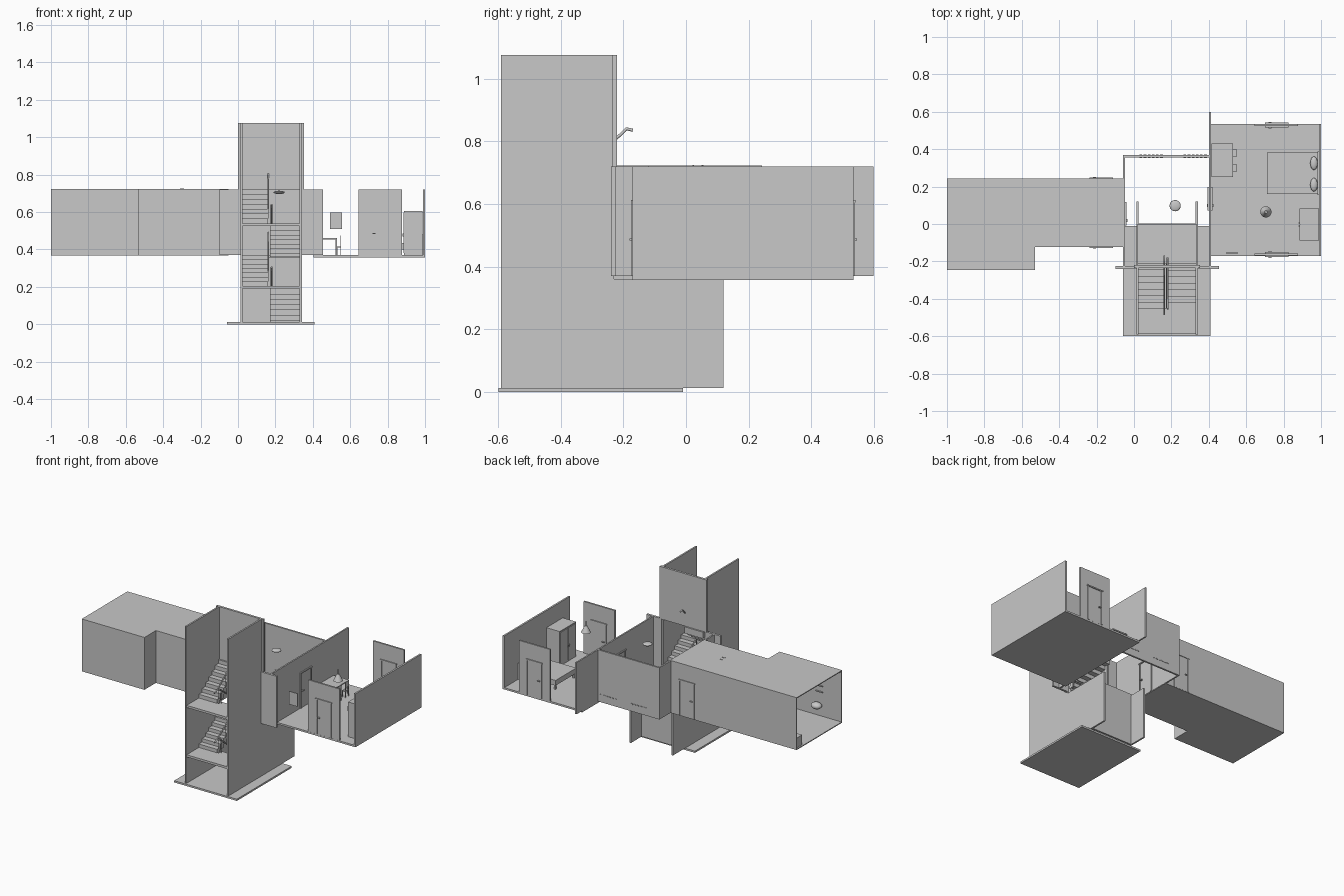
import bpy
import bmesh
from mathutils import Matrix, Vector

old = bpy.data.objects.get("Cube")
if old:
    bpy.data.objects.remove(old)

grey = bpy.data.materials.new("plaster_grey")
grey.use_nodes = True
grey.diffuse_color = (0.58, 0.58, 0.58, 1)
grey.node_tree.nodes["Principled BSDF"].inputs["Base Color"].default_value = (0.58, 0.58, 0.58, 1)


def finish(name, bm):
    bmesh.ops.recalc_face_normals(bm, faces=bm.faces)
    mesh = bpy.data.meshes.new(name)
    bm.to_mesh(mesh)
    bm.free()
    obj = bpy.data.objects.new(name, mesh)
    mesh.materials.append(grey)
    bpy.context.collection.objects.link(obj)
    return obj


def boxes(name, *parts):
    """One object from boxes given as (x0, x1, y0, y1, z0, z1)."""
    bm = bmesh.new()
    for x0, x1, y0, y1, z0, z1 in parts:
        mid = Vector((x0 + x1, y0 + y1, z0 + z1)) / 2
        size = Matrix.Diagonal((x1 - x0, y1 - y0, z1 - z0, 1))
        bmesh.ops.create_cube(bm, size=1, matrix=Matrix.Translation(mid) @ size)
    return finish(name, bm)


def slab(name, outline, z0, z1):
    bm = bmesh.new()
    face = bm.faces.new([bm.verts.new((x, y, z0)) for x, y in outline])
    top = bmesh.ops.extrude_face_region(bm, geom=[face])["geom"]
    verts = [v for v in top if isinstance(v, bmesh.types.BMVert)]
    bmesh.ops.translate(bm, verts=verts, vec=(0, 0, z1 - z0))
    return finish(name, bm)


def cone(name, centre, r1, r2, depth):
    bm = bmesh.new()
    bmesh.ops.create_cone(bm, cap_ends=True, segments=24, radius1=r1, radius2=r2,
                          depth=depth, matrix=Matrix.Translation(centre))
    obj = finish(name, bm)
    for p in obj.data.polygons:
        p.use_smooth = len(p.vertices) == 4
    return obj


def ball(name, centre, scale):
    bm = bmesh.new()
    bmesh.ops.create_uvsphere(bm, u_segments=20, v_segments=12, radius=1,
                              matrix=Matrix.Translation(centre) @ Matrix.Diagonal((*scale, 1)))
    obj = finish(name, bm)
    for p in obj.data.polygons:
        p.use_smooth = True
    return obj


def tube(name, points, radius):
    curve = bpy.data.curves.new(name, "CURVE")
    curve.dimensions = "3D"
    curve.bevel_depth = radius
    curve.bevel_resolution = 2
    curve.use_fill_caps = True
    line = curve.splines.new("POLY")
    line.points.add(len(points) - 1)
    for p, co in zip(line.points, points):
        p.co = (*co, 1)
    curve.materials.append(grey)
    obj = bpy.data.objects.new(name, curve)
    bpy.context.collection.objects.link(obj)


FLOOR, TOP = 0.37, 0.72


def door(name, along, mid, at, half=0.008):
    """Framed door on a wall; along is the wall axis, at its position."""
    w, head = 0.05, 0.605
    parts = [(mid - w, mid + w, at - half * 0.8, at + half * 0.8, FLOOR, head),
             (mid - w - 0.008, mid - w, at - half * 1.4, at + half * 1.4, FLOOR, head),
             (mid + w, mid + w + 0.008, at - half * 1.4, at + half * 1.4, FLOOR, head),
             (mid - w - 0.012, mid + w + 0.012, at - half * 1.6, at + half * 1.6, head, head + 0.008),
             (mid - 0.044, mid - 0.028, at - half * 2.2, at + half * 2.2, 0.483, 0.489)]
    if along == "y":
        parts = [(c, d, a, b, e, f) for a, b, c, d, e, f in parts]
    boxes(name, *parts)


# Ground plate and stair tower
boxes("ground_plate", (-0.06, 0.41, -0.598, -0.01, 0, 0.012))
for side, x in (("right", 0.014), ("left", 0.33)):
    boxes(f"tower_wall_{side}",
          (x, x + 0.011, -0.59, 0.12, 0.012, 0.36),
          (x, x + 0.011, -0.59, -0.23, 0.36, 1.075))
boxes("tower_upper_back_wall", (0, 0.352, -0.235, -0.22, TOP, 1.075))
boxes("basement_back_wall", (0.02, 0.335, -0.008, 0.003, 0.012, 0.36))
boxes("stair_top_floor", (0.02, 0.335, -0.21, 0, 0.355, FLOOR))
for name, z in (("lower", 0.205), ("upper", 0.54)):
    boxes(f"{name}_landing", (0.02, 0.335, -0.585, -0.45, z - 0.015, z))


# Stair flights with railings
def flight(name, x0, x1, rail_x, y0, y1, z0, z1, end):
    n = 7
    dy, dz = (y1 - y0) / n, (z1 - z0) / n
    steps, posts = [], []
    for i in range(n):
        ya, yb = sorted((y0 + i * dy, y0 + (i + 1) * dy))
        z = z0 + (i + 1) * dz
        steps.append((x0, x1, ya, yb, max(z0 - 0.01, z - 1.7 * dz), z))
        if i % 2 == 0:
            y = (ya + yb) / 2
            posts.append((rail_x - 0.002, rail_x + 0.002, y - 0.002, y + 0.002,
                          z, z0 + 0.09 + (i + 0.5) * dz))
    boxes(f"{name}_steps", *steps)
    boxes(f"{name}_balusters", *posts)
    s = 1 if y1 > y0 else -1
    path = [(rail_x, y0 - s * 0.03, z0 + 0.08), (rail_x, y0, z0 + 0.09), (rail_x, y1, z1 + 0.1)]
    if end:
        path += [(rail_x, y1 + 0.02, z1 + 0.12), (rail_x, y1 + 0.04, z1 + 0.115)]
    tube(f"{name}_handrail", path, 0.005)


BACK, FRONT = -0.21, -0.455
flight("first_flight", 0.17, 0.333, 0.18, BACK, FRONT, 0.012, 0.205, False)
flight("second_flight", 0.02, 0.16, 0.162, FRONT, BACK, 0.205, FLOOR, True)
flight("third_flight", 0.17, 0.333, 0.18, BACK, FRONT, FLOOR, 0.54, False)
flight("fourth_flight", 0.02, 0.16, 0.162, FRONT, BACK, 0.54, TOP, True)

# Hall
boxes("hall_front_wall", (-0.1, 0.014, -0.24, -0.225, FLOOR, TOP),
      (0.341, 0.455, -0.24, -0.225, FLOOR, TOP))
boxes("hall_right_wall", (-0.058, -0.048, -0.225, 0.368, FLOOR, TOP))
boxes("hall_left_wall", (0.402, 0.412, -0.225, 0.598, FLOOR, TOP))
boxes("hall_back_wall", (-0.05, 0.405, 0.356, 0.368, FLOOR, TOP))
boxes("hall_wall_vents", *[(x + i * 0.022, x + i * 0.022 + 0.014, 0.352, 0.371, 0.418, 0.424)
                           for x in (0.03, 0.265) for i in range(6)])
door("hall_right_door", "y", 0.055, -0.053)
door("hall_left_door", "y", 0.135, 0.407)
ball("hall_ceiling_lamp", (0.22, 0.098, 0.705), (0.03, 0.03, 0.009))

# Long room, open at its far end
outline = [(-1, -0.245), (-0.53, -0.245), (-0.53, -0.122), (-0.05, -0.122), (-0.05, 0.243), (-1, 0.243)]
slab("long_room_floor", outline, 0.367, 0.373)
slab("long_room_roof", outline, 0.716, 0.722)
boxes("long_room_walls", (-1, -0.05, 0.237, 0.243, FLOOR, TOP),
      (-1, -0.53, -0.245, -0.239, FLOOR, TOP),
      (-0.536, -0.53, -0.245, -0.122, FLOOR, TOP),
      (-0.536, -0.05, -0.122, -0.116, FLOOR, TOP))
for side, y in (("back", 0.24), ("front", -0.119)):
    door(f"long_room_{side}_door", "x", -0.175, y, 0.005)
boxes("roof_vents", (-0.31, -0.29, 0.02, 0.026, TOP, 0.725),
      (-0.31, -0.29, 0.05, 0.056, TOP, 0.725))
ball("wash_basin", (-0.83, -0.212, 0.45), (0.036, 0.03, 0.022))
boxes("basin_shelves", (-0.86, -0.81, -0.24, -0.23, 0.535, 0.54),
      (-0.86, -0.81, -0.24, -0.23, 0.575, 0.58))
boxes("corner_chest", (-0.99, -0.93, 0.17, 0.236, 0.373, 0.44))

# Bedroom shell
boxes("bedroom_floor", (0.405, 1, -0.17, 0.535, 0.358, FLOOR))
boxes("bedroom_outer_wall", (0.988, 1, -0.17, 0.535, FLOOR, TOP))
for side, y in (("back", 0.529), ("front", -0.163)):
    boxes(f"bedroom_{side}_wall", (0.645, 0.878, y - 0.006, y + 0.006, 0.36, TOP))
    door(f"bedroom_{side}_door", "x", 0.763, y)
boxes("hanging_picture", (0.492, 0.555, -0.158, -0.152, 0.51, 0.598))

# Bedroom furniture
boxes("wardrobe", (0.888, 0.987, -0.09, 0.085, FLOOR, 0.605),
      (0.884, 0.888, -0.087, -0.004, 0.38, 0.598),
      (0.884, 0.888, -0.001, 0.082, 0.38, 0.598),
      (0.879, 0.884, -0.014, -0.009, 0.47, 0.485),
      (0.879, 0.884, 0.004, 0.009, 0.47, 0.485))
boxes("bed", (0.71, 0.982, 0.16, 0.383, 0.4, 0.435),
      (0.98, 0.988, 0.155, 0.388, FLOOR, 0.48),
      *[(x, x + 0.012, y, y + 0.012, FLOOR, 0.4) for x in (0.715, 0.965) for y in (0.165, 0.366)])
for i, y in enumerate((0.21, 0.325)):
    ball(f"pillow_{i + 1}", (0.962, y, 0.442), (0.02, 0.036, 0.014))
boxes("desk", (0.415, 0.53, 0.25, 0.43, 0.452, 0.46),
      *[(x, x + 0.007, y, y + 0.007, FLOOR, 0.452) for x in (0.417, 0.521) for y in (0.252, 0.421)])
for i, y in enumerate((0.3, 0.38)):
    boxes(f"chair_{i + 1}", (0.527, 0.552, y - 0.018, y + 0.018, 0.41, 0.415),
          (0.548, 0.552, y - 0.018, y + 0.018, 0.435, 0.475),
          *[(x, x + 0.004, y + s, y + s + 0.004, FLOOR, h)
            for x, h in ((0.527, 0.41), (0.548, 0.44)) for s in (-0.018, 0.014)])
cone("pendant_shade", (0.705, 0.065, 0.665), 0.03, 0.008, 0.045)
cone("pendant_cord", (0.705, 0.065, 0.7), 0.003, 0.003, 0.035)
